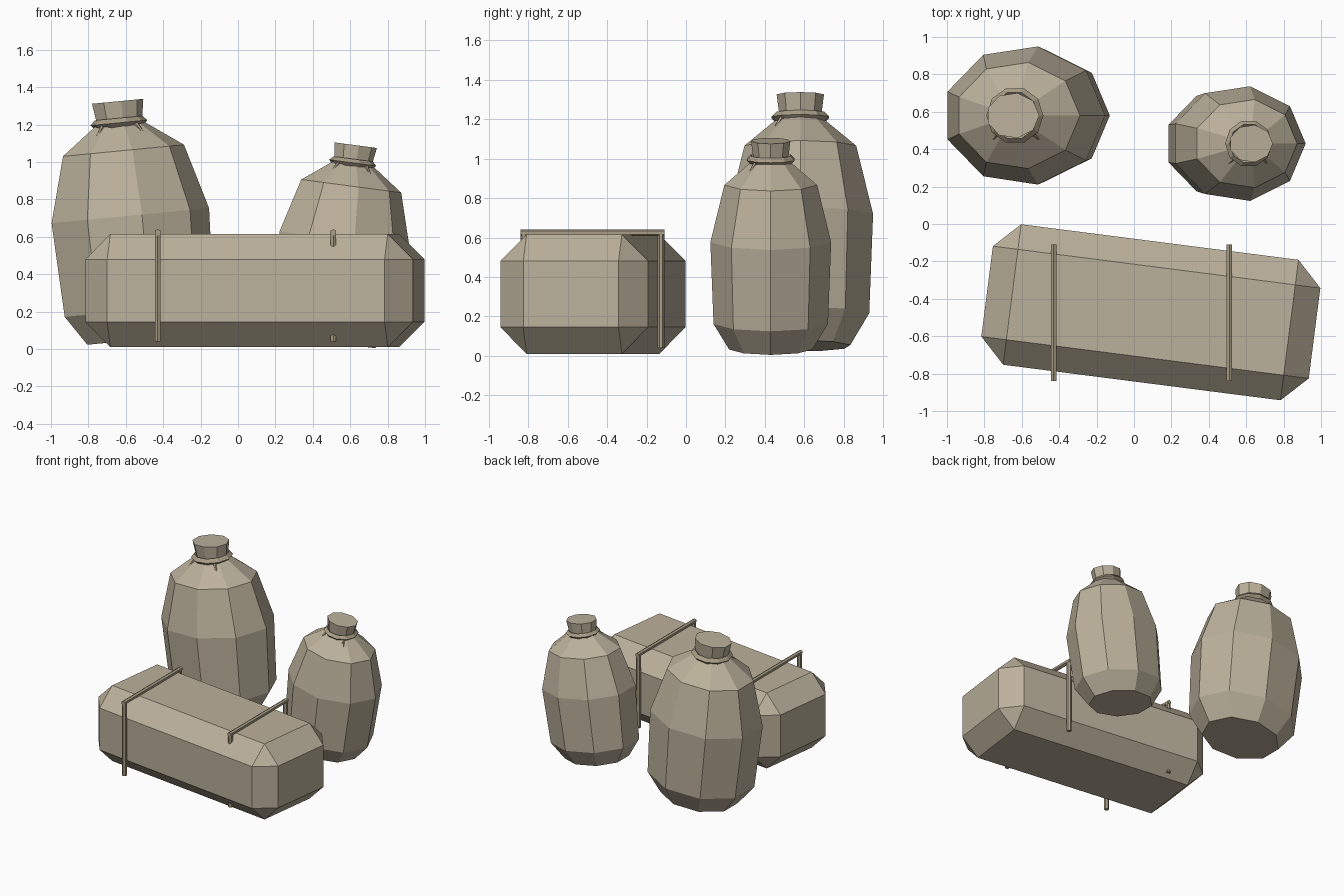
import bpy, bmesh
from math import cos, sin, pi, radians
from mathutils import Vector, Matrix

if "Cube" in bpy.data.objects:
    bpy.data.objects.remove(bpy.data.objects["Cube"])


def material(name, rgb):
    m = bpy.data.materials.new(name)
    m.diffuse_color = (*rgb, 1)
    m.use_nodes = True
    m.node_tree.nodes["Principled BSDF"].inputs["Base Color"].default_value = m.diffuse_color
    return m


CLOTH = material("cloth", (0.50, 0.44, 0.33))
ROPE = material("rope", (0.40, 0.34, 0.24))


def finish(bm, name, mat, matrix=Matrix()):
    bmesh.ops.recalc_face_normals(bm, faces=bm.faces)
    me = bpy.data.meshes.new(name)
    bm.to_mesh(me)
    bm.free()
    me.materials.append(mat)
    ob = bpy.data.objects.new(name, me)
    ob.matrix_world = matrix
    bpy.context.collection.objects.link(ob)
    return ob


def lathe(name, profile, sides, mat, matrix, squash=1.0, closed=False):
    """Spin (radius, height) points; cap the ends, or close the profile as a ring."""
    bm = bmesh.new()
    rings = [[bm.verts.new((r * cos(2 * pi * i / sides), squash * r * sin(2 * pi * i / sides), h))
              for i in range(sides)] for r, h in profile]
    pairs = list(zip(rings, rings[1:]))
    if closed:
        pairs.append((rings[-1], rings[0]))
    else:
        bm.faces.new(rings[0])
        bm.faces.new(rings[-1])
    for a, b in pairs:
        for i in range(sides):
            j = (i + 1) % sides
            bm.faces.new((a[i], a[j], b[j], b[i]))
    return finish(bm, name, mat, matrix)


def bar(name, p, q, r, matrix=Matrix(), r2=None):
    """Six-sided rope piece between two points."""
    p, q = Vector(p), Vector(q)
    d = q - p
    bm = bmesh.new()
    bmesh.ops.create_cone(bm, cap_ends=True, segments=6, radius1=r,
                          radius2=r if r2 is None else r2, depth=d.length)
    rot = d.to_track_quat('Z', 'Y').to_matrix().to_4x4()
    bmesh.ops.transform(bm, matrix=Matrix.Translation((p + q) / 2) @ rot, verts=bm.verts)
    return finish(bm, name, ROPE, matrix)


# Leaning sacks with tied necks
SACK = [(0.30, 0), (0.413, 0.16), (0.436, 0.665), (0.335, 1.015), (0.125, 1.165)]
NECK = [(0.122, 1.15), (0.142, 1.28)]


def sack(name, base, scale, lean):
    m = (Matrix.Translation(base) @ Matrix.Rotation(radians(lean), 4, 'Y')
         @ Matrix.Scale(scale, 4))
    lathe(name, SACK, 9, CLOTH, m, 0.86)
    lathe(name + "_neck", NECK, 9, CLOTH, m, 0.86)
    # tie ring and its two loose ends
    ring = [(0.128 + 0.025 * cos(k * pi / 2), 1.165 + 0.025 * sin(k * pi / 2)) for k in range(4)]
    lathe(name + "_tie", ring, 10, ROPE, m, closed=True)
    for s in (-1, 1):
        bar(name + "_tie_end", (s * 0.085, -0.09, 1.16), (s * 0.12, -0.125, 1.105),
            0.013, m, 0.008)


sack("large_sack", (-0.525, 0.58, 0.05), 1.0, -5.5)
sack("small_sack", (0.487, 0.43, 0.037), 0.83, 7.5)

# Chamfered bale
bm = bmesh.new()
bmesh.ops.create_cube(bm, size=1)
bmesh.ops.scale(bm, vec=(1.765, 0.757, 0.605), verts=bm.verts)
bmesh.ops.bevel(bm, geom=bm.edges[:], offset=0.135, segments=1, affect='EDGES')
finish(bm, "bale", CLOTH,
       Matrix.Translation((0.09, -0.472, 0.3125)) @ Matrix.Rotation(radians(-7.3), 4, 'Z'))

# Straps: a top bar and two uprights each
for x in (-0.43, 0.51):
    bar("strap_top", (x, -0.84, 0.624), (x, -0.11, 0.624), 0.017)
    for y in (-0.823, -0.127):
        bar("strap_side", (x, y, 0.04), (x, y, 0.62), 0.017)
